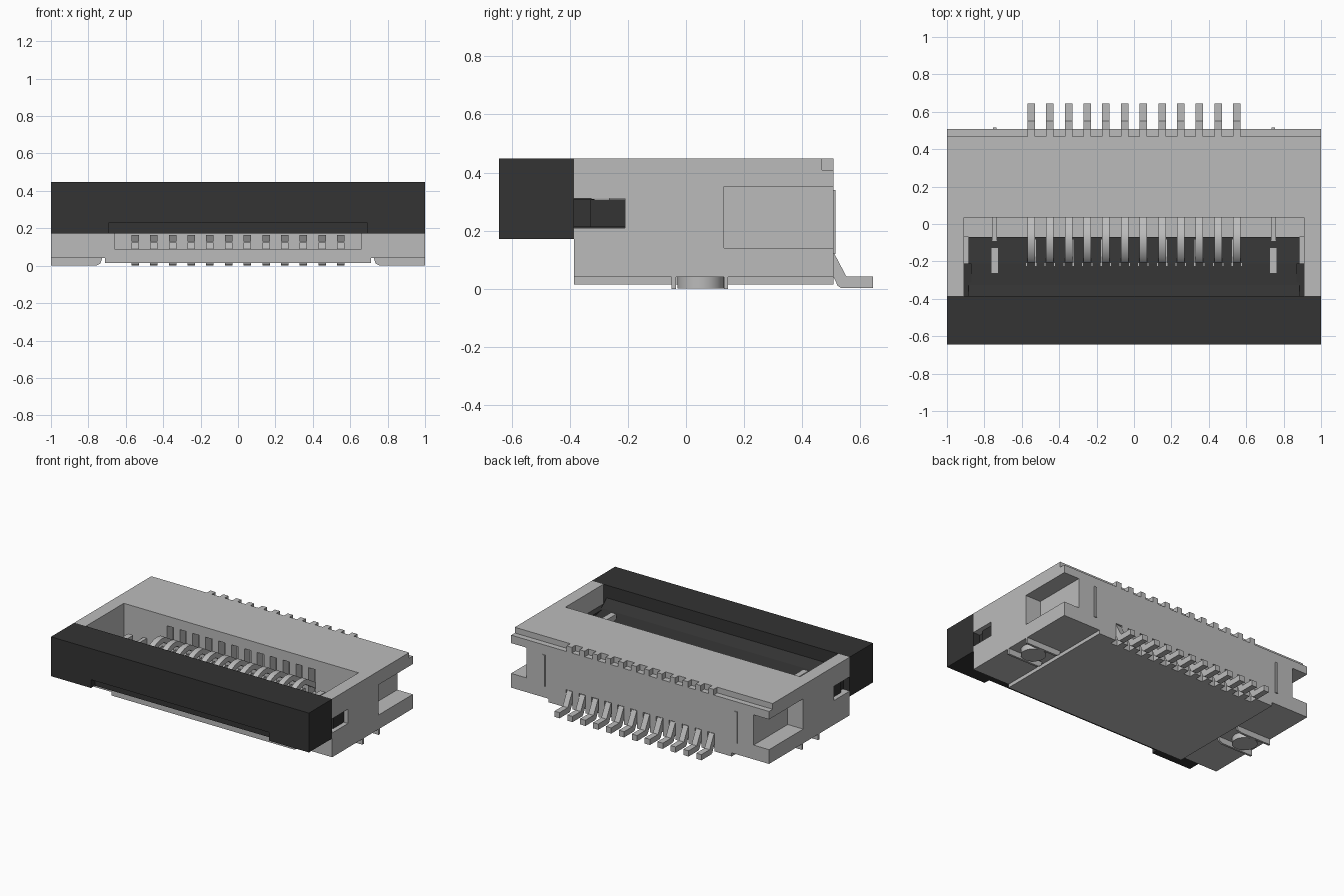
import bpy, bmesh, math
from mathutils import Vector

if "Cube" in bpy.data.objects:
    bpy.data.objects.remove(bpy.data.objects["Cube"], do_unlink=True)


def material(name, value):
    m = bpy.data.materials.new(name)
    m.use_nodes = True
    colour = (value, value, value, 1)
    m.diffuse_color = colour
    m.node_tree.nodes["Principled BSDF"].inputs["Base Color"].default_value = colour
    return m


GREY = material("light grey", 0.5)
BLACK = material("near black", 0.033)
PITCH = 0.1
PINS = [(i - 5.5) * PITCH for i in range(12)]


def finish(name, bm, mat):
    bmesh.ops.recalc_face_normals(bm, faces=bm.faces)
    mesh = bpy.data.meshes.new(name)
    bm.to_mesh(mesh)
    bm.free()
    mesh.materials.append(mat)
    ob = bpy.data.objects.new(name, mesh)
    bpy.context.collection.objects.link(ob)
    return ob


def add_box(bm, x, y, z):
    """Add a box from three (low, high) ranges."""
    verts = bmesh.ops.create_cube(bm, size=1)["verts"]
    for v in verts:
        v.co = Vector([r[0] + (c + 0.5) * (r[1] - r[0]) for c, r in zip(v.co, (x, y, z))])


def boxes(name, ranges, mat):
    bm = bmesh.new()
    for r in ranges:
        add_box(bm, *r)
    return finish(name, bm, mat)


def add_profile(bm, points, x0, x1):
    """Extrude a (y, z) outline from x0 to x1."""
    face = bm.faces.new([bm.verts.new((x0, y, z)) for y, z in points])
    new = bmesh.ops.extrude_face_region(bm, geom=[face])["geom"]
    bmesh.ops.translate(bm, vec=(x1 - x0, 0, 0),
                        verts=[v for v in new if isinstance(v, bmesh.types.BMVert)])


def ribbon(path, half):
    """Turn a (y, z) centre line into a constant thickness outline."""
    pts = [Vector(p) for p in path]
    left, right = [], []
    for i, p in enumerate(pts):
        d = (pts[min(i + 1, len(pts) - 1)] - pts[max(i - 1, 0)]).normalized()
        n = Vector((-d.y, d.x)) * half
        left.append(p + n)
        right.append(p - n)
    return left + right[::-1]


def cut(target, ranges):
    for r in ranges:
        cutter = boxes("cutter", [r], GREY)
        cutter.hide_render = True
        mod = target.modifiers.new("cut", "BOOLEAN")
        mod.operation = "DIFFERENCE"
        mod.solver = "EXACT"
        mod.object = cutter
        bpy.context.view_layer.objects.active = target
        bpy.ops.object.modifier_apply(modifier=mod.name)
        bpy.data.objects.remove(cutter, do_unlink=True)


def both(x, y, z):
    """The same box on the left and on the right."""
    return [(x, y, z), ((-x[1], -x[0]), y, z)]


# Housing: a block with top slot, front mouth, side pockets and rear ledge
body = boxes("housing", [((-1, 1), (-0.385, 0.508), (0.015, 0.448))], GREY)
cuts = [((-0.91, 0.91), (-0.5, 0.035), (0.175, 0.6)),
        ((-0.66, 0.66), (-0.6, 0.0), (0.09, 0.2)),
        ((-1.1, 1.1), (0.468, 0.7), (0.408, 0.6))]
cuts += both((0.88, 1.1), (0.13, 0.7), (0.14, 0.352))
cuts += both((0.85, 1.1), (-0.5, -0.21), (0.21, 0.31))
cuts += both((0.71, 1.1), (-0.5, 0.7), (-0.1, 0.04))
# Slots behind each contact, and exits at the foot of the rear wall
for x in PINS:
    cuts.append(((x - 0.026, x + 0.026), (0.0, 0.1), (0.19, 0.38)))
    cuts.append(((x - 0.026, x + 0.026), (0.46, 0.6), (0.0, 0.14)))
cut(body, cuts)

# Low step at the back of the slot
boxes("slot_step", [((-0.91, 0.91), (-0.07, 0.035), (0.175, 0.195))], GREY)

# Teeth on the rear ledge
boxes("ledge_teeth", [((x - 0.02, x + 0.02), (0.466, 0.508), (0.405, 0.448))
                      for x in PINS], GREY)

# Locking bar: heavy front beam with a stepped tongue inside the slot
bm = bmesh.new()
add_profile(bm, [(-0.643, 0.23), (-0.643, 0.448), (-0.385, 0.448), (-0.385, 0.23)], -1, 1)
for s in (-1, 1):
    add_box(bm, sorted((s * 0.69, s)), (-0.643, -0.385), (0.172, 0.23))
add_box(bm, (-0.69, 0.69), (-0.60, -0.385), (0.172, 0.23))
add_profile(bm, [(-0.386, 0.178), (-0.386, 0.36), (-0.325, 0.31),
                 (-0.21, 0.29), (-0.07, 0.235), (-0.07, 0.198), (-0.09, 0.178)], -0.885, 0.885)
for r in both((0.87, 0.97), (-0.33, -0.21), (0.212, 0.308)):
    add_box(bm, *r)
for r in both((0.87, 0.95), (-0.386, -0.33), (0.212, 0.308)):
    add_box(bm, *r)
finish("locking_bar", bm, BLACK)

# Contacts: arched upper finger, lower spring arm and bent solder foot
arch = [(0.07, 0.25)]
for i in range(9):
    a = math.radians(80 + i * 12)
    arch.append((-0.08 + 0.14 * math.cos(a), 0.20 + 0.13 * math.sin(a)))
bm = bmesh.new()
for x in PINS:
    x0, x1 = x - 0.02, x + 0.02
    add_profile(bm, ribbon(arch, 0.018), x0, x1)
    add_profile(bm, [(-0.37, 0.05), (-0.37, 0.09), (-0.33, 0.125), (-0.29, 0.12),
                     (-0.25, 0.10), (0.02, 0.10), (0.02, 0.05)], x0, x1)
    add_profile(bm, [(-0.26, 0.13), (-0.28, 0.165), (0.02, 0.165), (0.02, 0.14)], x0, x1)
    add_profile(bm, [(0.44, 0.09), (0.44, 0.135), (0.503, 0.135), (0.552, 0.042),
                     (0.643, 0.042), (0.643, 0.002), (0.535, 0.002), (0.522, 0.01),
                     (0.485, 0.09)], x0, x1)
contacts = finish("contacts", bm, GREY)

# Pale liners lying on the tongue around each finger
boxes("finger_liners", [((x + s * 0.025 - 0.003, x + s * 0.025 + 0.003), (-0.225, -0.08),
                         (0.22, 0.297)) for x in PINS for s in (-1, 1)], GREY)

# Retention tabs beside the contact row and their ends on the rear wall
boxes("retention_tabs",
      both((0.725, 0.765), (-0.265, -0.125), (0.2, 0.335))
      + both((0.732, 0.758), (-0.09, 0.04), (0.18, 0.25))
      + both((0.735, 0.755), (0.5, 0.515), (0.12, 0.34)), GREY)

# Mounting feet: thin ribs with rounded inner ends and a locating peg
bm = bmesh.new()
for s in (-1, 1):
    for y in (-0.05, 0.13):
        outline = [(1, 0.045), (1, 0), (0.76, 0), (0.735, 0.012), (0.725, 0.045)]
        face = bm.faces.new([bm.verts.new((s * px, y, pz)) for px, pz in outline])
        new = bmesh.ops.extrude_face_region(bm, geom=[face])["geom"]
        bmesh.ops.translate(bm, vec=(0, 0.015, 0),
                            verts=[v for v in new if isinstance(v, bmesh.types.BMVert)])
    peg = bmesh.ops.create_cone(bm, cap_ends=True, segments=32, radius1=0.08,
                                radius2=0.08, depth=0.045)["verts"]
    bmesh.ops.translate(bm, vec=(s * 0.87, 0.05, 0.0235), verts=peg)
feet = finish("mounting_feet", bm, GREY)

# Smooth the rounded parts while keeping their edges crisp
for ob in (contacts, feet):
    bpy.ops.object.select_all(action="DESELECT")
    ob.select_set(True)
    bpy.context.view_layer.objects.active = ob
    bpy.ops.object.shade_smooth_by_angle(angle=math.radians(30))
